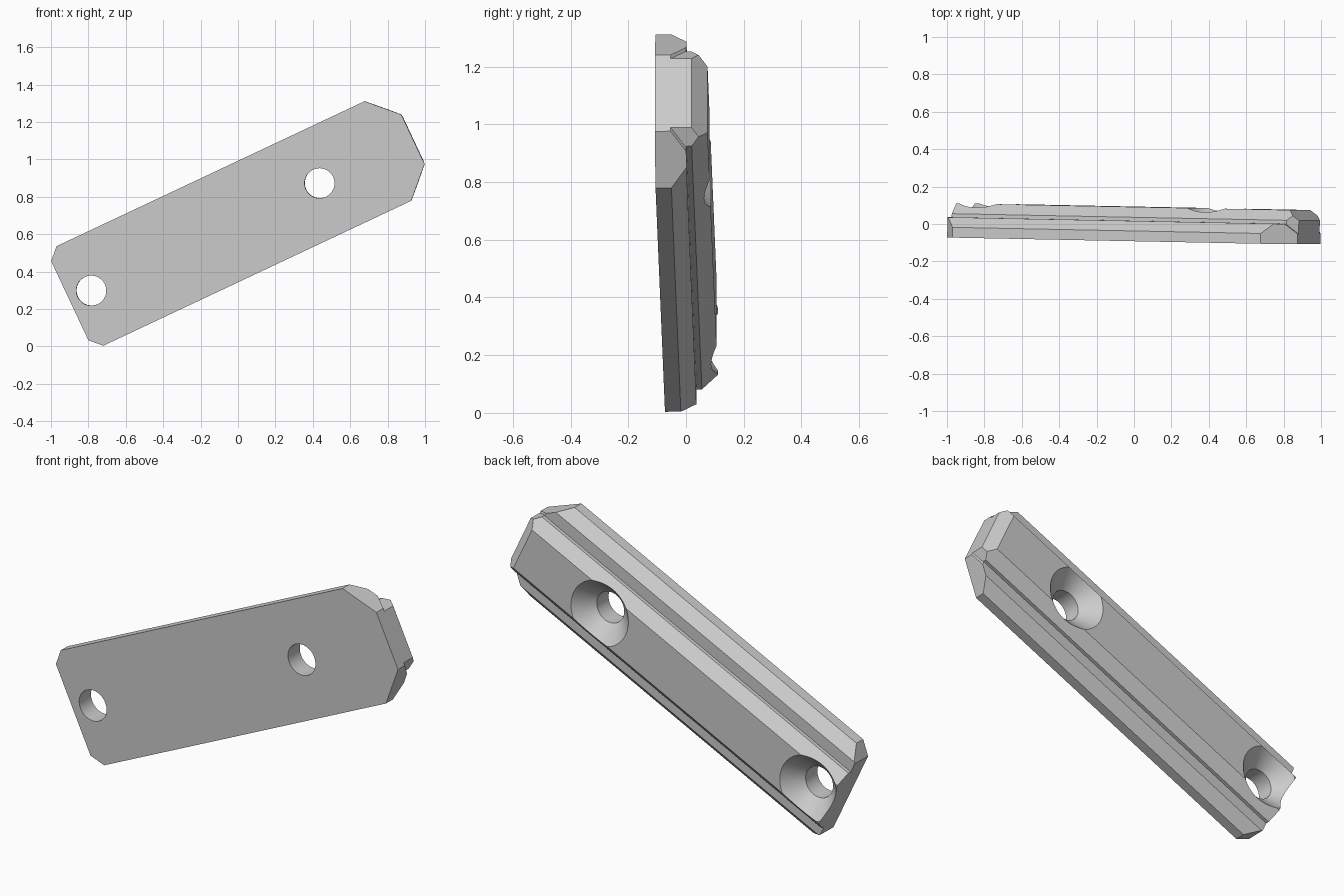
import bpy, bmesh
from math import radians
from mathutils import Matrix, Vector

cube = bpy.data.objects.get("Cube")
if cube:
    bpy.data.objects.remove(cube, do_unlink=True)

# Local frame: x along the bar, y from front to back, z across the bar
HALF_LEN, HALF_WID, NECK = 1.014, 0.294, 0.181
SIDE, PLATE, SHOULDER, DEPTH = 0.055, 0.108, 0.127, 0.182

grey = bpy.data.materials.new("light grey")
grey.use_nodes = True
grey.diffuse_color = (0.6, 0.6, 0.6, 1)
grey.node_tree.nodes["Principled BSDF"].inputs["Base Color"].default_value = (0.6, 0.6, 0.6, 1)


def make_object(name, bm):
    bmesh.ops.recalc_face_normals(bm, faces=bm.faces[:])
    mesh = bpy.data.meshes.new(name)
    bm.to_mesh(mesh)
    bm.free()
    mesh.materials.append(grey)
    obj = bpy.data.objects.new(name, mesh)
    bpy.context.collection.objects.link(obj)
    return obj


def cut_block(name, half_width, y0, y1, cuts):
    """Block trimmed by planes, each given as (point, outward normal)."""
    bm = bmesh.new()
    bmesh.ops.create_cube(bm, size=1, matrix=Matrix.LocRotScale(
        Vector((0, (y0 + y1) / 2, 0)), None,
        Vector((2 * HALF_LEN, y1 - y0, 2 * half_width))))
    for point, normal in cuts:
        geom = bm.verts[:] + bm.edges[:] + bm.faces[:]
        bmesh.ops.bisect_plane(bm, geom=geom, plane_co=point, plane_no=normal, clear_outer=True)
        bmesh.ops.holes_fill(bm, edges=[e for e in bm.edges if e.is_boundary], sides=0)
    return make_object(name, bm)


def boolean(target, cutter, operation):
    mod = target.modifiers.new(operation, "BOOLEAN")
    mod.operation, mod.solver, mod.object = operation, "EXACT", cutter
    bpy.context.view_layer.objects.active = target
    bpy.ops.object.modifier_apply(modifier=mod.name)
    bpy.data.objects.remove(cutter, do_unlink=True)


# Wide front plate: clipped corners, bevelled long sides and right end
plate_cuts = [((HALF_LEN, SIDE, 0), (1, 1, 0))]
neck_cuts = [((HALF_LEN, SHOULDER, 0), (1, 1, 0))]
for s in (-1, 1):
    plate_cuts += [
        ((0, SIDE, s * HALF_WID), (0, 1, s)),
        ((HALF_LEN - 0.148, 0, s * HALF_WID), (1, 0, s)),
        ((0.06 - HALF_LEN, 0, s * HALF_WID), (-1, 0, s))]
    neck_cuts += [
        ((0, SHOULDER, s * NECK), (0, 1, s)),
        ((HALF_LEN, 0, s * 0.132), (1, 0, s))]
bar = cut_block("mounting_bar", HALF_WID, 0, PLATE, plate_cuts)

# Narrower raised back section
boolean(bar, cut_block("raised_back", NECK, 0.02, DEPTH, neck_cuts), "UNION")

# Countersunk screw holes, turned from a half profile
profile = [(0, -0.05), (0.08, -0.05), (0.08, DEPTH - 0.087), (0.197, DEPTH + 0.03), (0, DEPTH + 0.03)]
for x in (-0.887, 0.462):
    bm = bmesh.new()
    verts = [bm.verts.new((x + r, y, 0)) for r, y in profile]
    edges = [bm.edges.new(pair) for pair in zip(verts, verts[1:])]
    bmesh.ops.spin(bm, geom=verts + edges, cent=(x, 0, 0), axis=(0, 1, 0),
                   angle=radians(360), steps=64)
    bmesh.ops.remove_doubles(bm, verts=bm.verts[:], dist=0.0001)
    boolean(bar, make_object("screw_hole", bm), "DIFFERENCE")

# Lean the bar into its resting pose
pose = Matrix.Rotation(radians(-25.2), 4, "Y") @ Matrix.Rotation(radians(-1.03), 4, "Z")
bar.data.transform(Matrix.Translation((0.018, -0.09, 0.676)) @ pose)
bar.select_set(True)
bpy.context.view_layer.objects.active = bar
bpy.ops.object.shade_smooth_by_angle(angle=radians(20))
